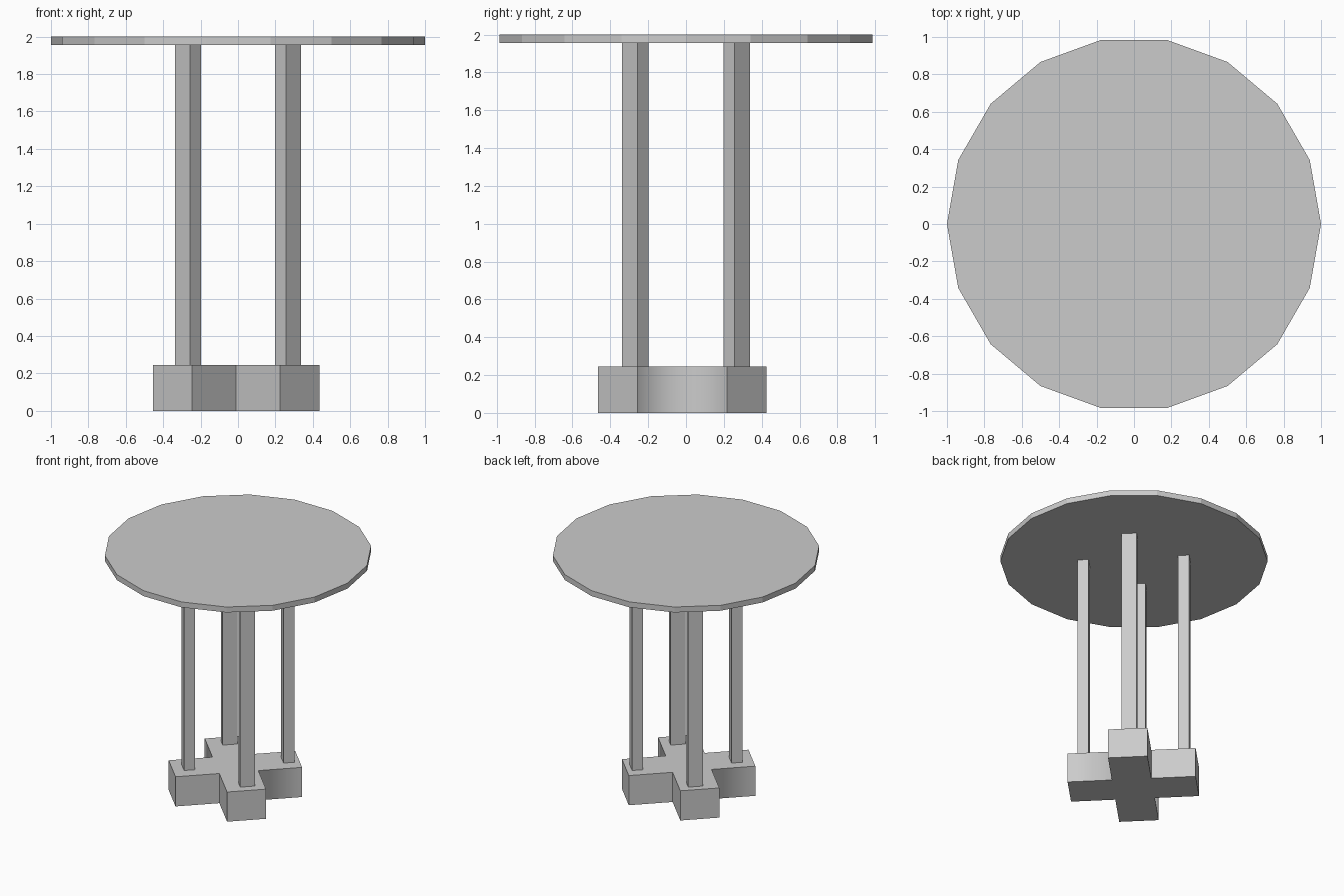
import bpy, bmesh
from math import pi, cos, sin
from mathutils import Matrix, Vector

cube = bpy.data.objects.get("Cube")
if cube:
    bpy.data.objects.remove(cube, do_unlink=True)

grey = bpy.data.materials.new("plain grey")
grey.use_nodes = True
colour = (0.6, 0.6, 0.6, 1)
grey.diffuse_color = colour
grey.node_tree.nodes["Principled BSDF"].inputs["Base Color"].default_value = colour

BASE_TOP, LEG_TOP, TABLE_TOP = 0.245, 1.955, 2.0


def finish(name, bm):
    bmesh.ops.recalc_face_normals(bm, faces=bm.faces)
    mesh = bpy.data.meshes.new(name)
    bm.to_mesh(mesh)
    bm.free()
    mesh.materials.append(grey)
    obj = bpy.data.objects.new(name, mesh)
    bpy.context.collection.objects.link(obj)
    return obj


def prism(name, outline, low, high, soft=None):
    """Extrude an outline upwards; soft(edge) picks edges to shade smoothly."""
    bm = bmesh.new()
    face = bm.faces.new([bm.verts.new((x, y, low)) for x, y in outline])
    top = bmesh.ops.extrude_face_region(bm, geom=[face])["geom"]
    bmesh.ops.translate(bm, vec=(0, 0, high - low),
                        verts=[v for v in top if isinstance(v, bmesh.types.BMVert)])
    if soft:
        for edge in bm.edges:
            edge.smooth = soft(edge)
            if edge.smooth:
                for f in edge.link_faces:
                    f.smooth = True
    return finish(name, bm)


# Round table top with eighteen sides
SIDES = 18
prism("table_top", [(cos(2 * pi * i / SIDES), 0.985 / sin(pi * 8 / 18) * sin(2 * pi * i / SIDES))
                    for i in range(SIDES)], LEG_TOP, TABLE_TOP)

# Cross-shaped base with diagonal arms, slightly off centre
LENGTH, HALF = 0.481, 0.148
CENTRE = Vector((-0.01, -0.02))
outline = []
for i in range(4):
    turn = Matrix.Rotation(pi / 4 + i * pi / 2, 2)
    for point in ((LENGTH, -HALF), (LENGTH, HALF), (HALF, HALF)):
        outline.append(CENTRE + turn @ Vector(point))


def side_notch(edge):
    a, b = (v.co for v in edge.verts)
    return abs(a.z - b.z) > 0.1 and abs(a.y - CENTRE.y) < 0.01


prism("cross_base", outline, 0, BASE_TOP, side_notch)

# Four rectangular legs, one on each arm
RADIUS, DEPTH, WIDTH = 0.378, 0.042, 0.057
for i, name in enumerate(("back_left", "back_right", "front_right", "front_left")):
    turn = Matrix.Rotation(pi / 4 + i * pi / 2, 2)
    corners = ((-DEPTH, -WIDTH), (DEPTH, -WIDTH), (DEPTH, WIDTH), (-DEPTH, WIDTH))
    prism(name + "_leg", [turn @ Vector((RADIUS + x, y)) for x, y in corners],
          BASE_TOP, LEG_TOP)
